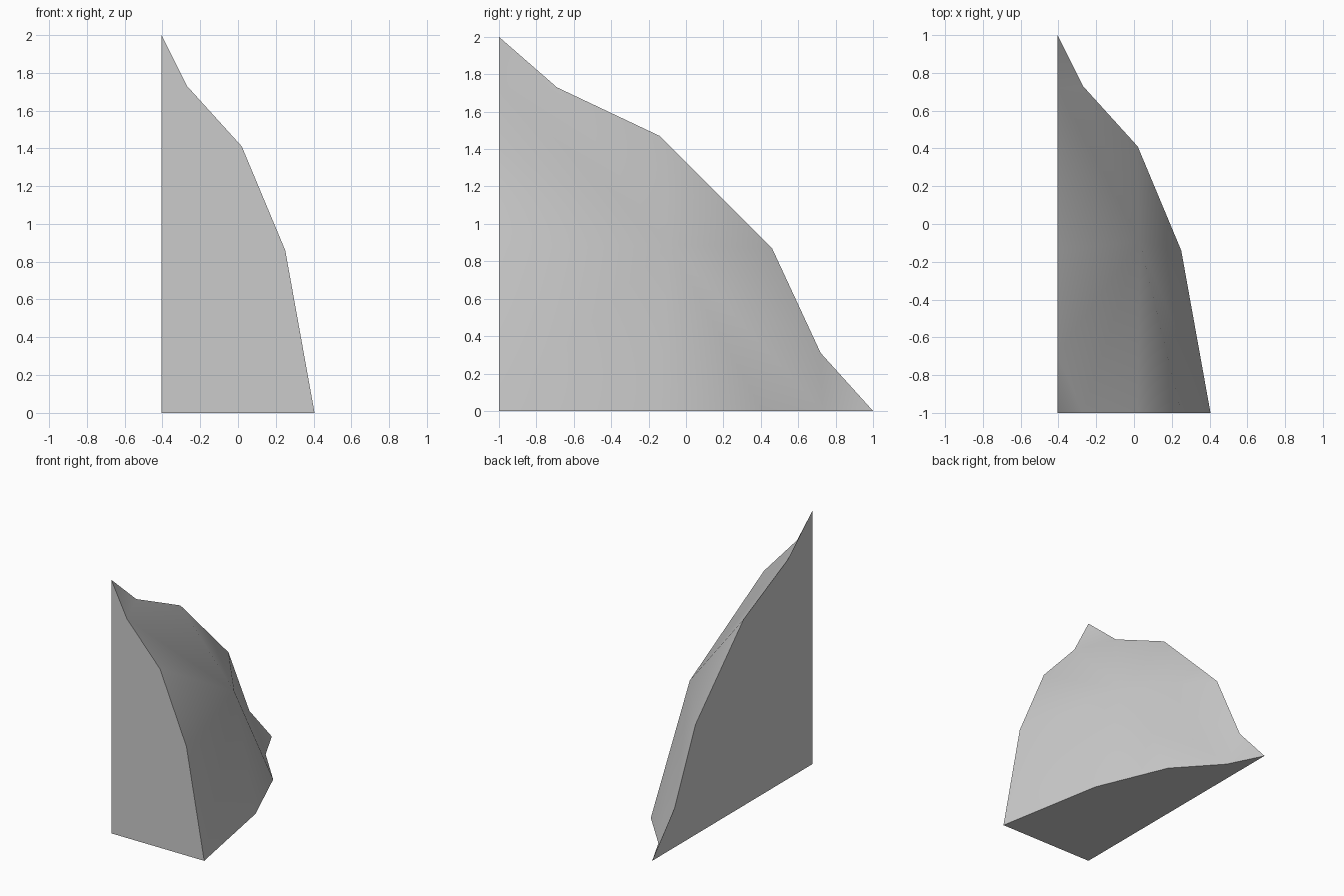
import bpy, bmesh, math

cube = bpy.data.objects.get("Cube")
if cube:
    bpy.data.objects.remove(cube, do_unlink=True)

# One grey stone colour
stone = bpy.data.materials.new("grey stone")
stone.use_nodes = True
grey = (0.6, 0.6, 0.6, 1)
stone.diffuse_color = grey
stone.node_tree.nodes["Principled BSDF"].inputs["Base Color"].default_value = grey

X0, Y0 = -0.405, -1.0
# Outline shared by the front wall (x, z) and the floor (x, depth)
arc = [(-0.27, 1.73), (0.02, 1.41), (0.25, 0.86)]
# Outline of the side wall (y, z)
side_arc = [(-0.69, 1.73), (-0.14, 1.47), (0.46, 0.87), (0.72, 0.31)]

bm = bmesh.new()
vert = lambda *co: bm.verts.new(co)
corner = vert(X0, Y0, 0)
top = vert(X0, Y0, 2)
toe = vert(0.405, Y0, 0)
tail = vert(X0, 1, 0)
bulge = vert(0.03, -0.09, 0.89)
front = [vert(x, Y0, h) for x, h in arc]
floor = [vert(x, Y0 + h, 0) for x, h in arc]
side = [vert(X0, y, z) for y, z in side_arc]

# Three flat walls meeting at the corner
bm.faces.new([corner, toe, *reversed(front), top])
bm.faces.new([corner, tail, *floor, toe])
bm.faces.new([corner, top, *side, tail])

# Rugged outer face: two pointed tips, a toe panel and a fan around the bulge
bm.faces.new([top, front[0], side[0]])
bm.faces.new([tail, side[-1], floor[0]])
bm.faces.new([bulge, front[2], toe, floor[2]])
for rim in (front, floor, side):
    for a, b in zip(rim, rim[1:]):
        bm.faces.new([bulge, a, b])
bm.faces.new([bulge, side[0], front[0]])
bm.faces.new([bulge, side[-1], floor[0]])
bmesh.ops.recalc_face_normals(bm, faces=bm.faces)

mesh = bpy.data.meshes.new("rock_corner")
bm.to_mesh(mesh)
bm.free()
mesh.materials.append(stone)
rock = bpy.data.objects.new("rock_corner", mesh)
bpy.context.collection.objects.link(rock)

# Soft facets on the outer face, crisp edges on the walls
bpy.ops.object.select_all(action='DESELECT')
rock.select_set(True)
bpy.context.view_layer.objects.active = rock
bpy.ops.object.shade_smooth_by_angle(angle=math.radians(32))
